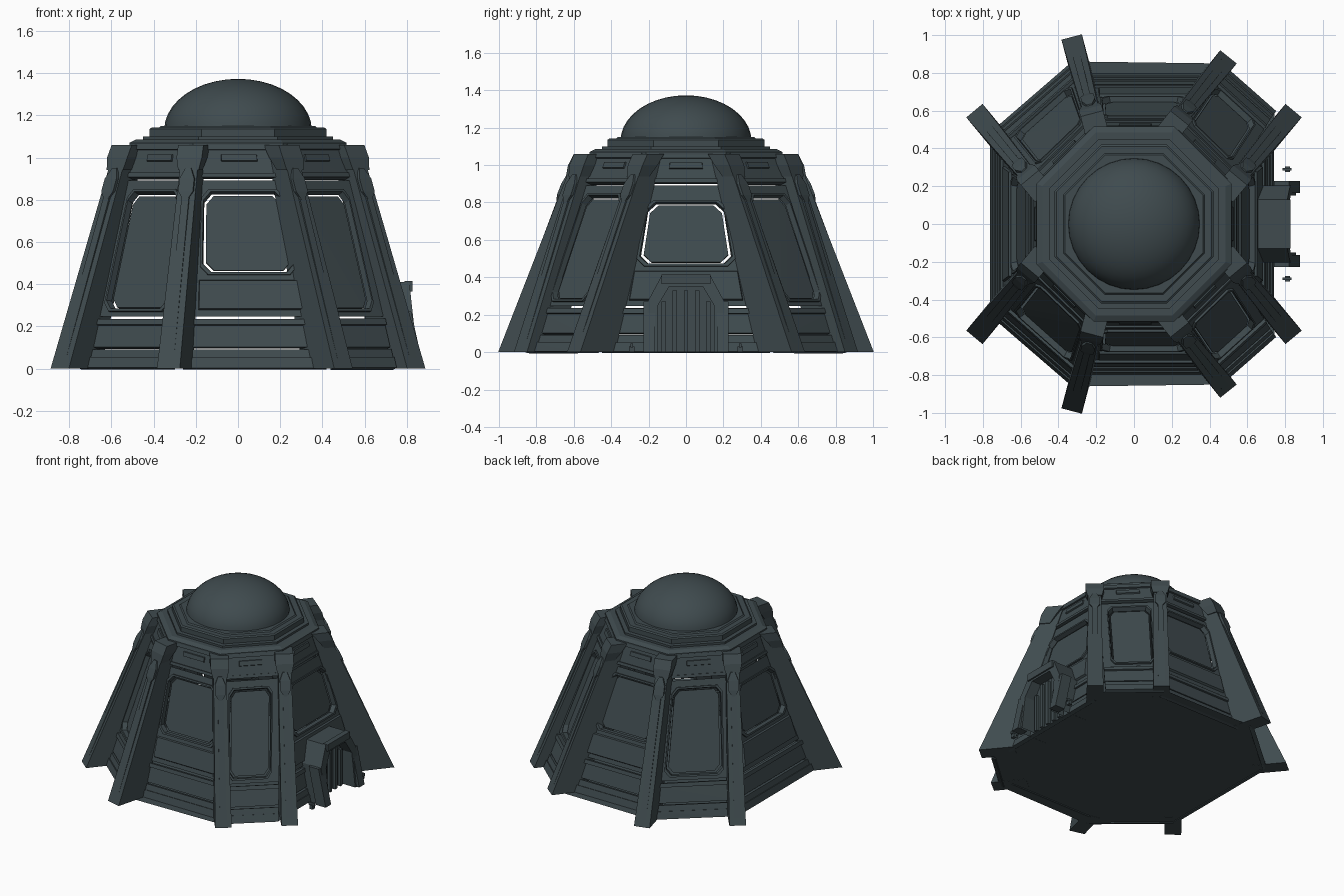
import bpy, bmesh, math
from mathutils import Vector

if "Cube" in bpy.data.objects:
    bpy.data.objects.remove(bpy.data.objects["Cube"])

H = 1.07   # height of the sloping walls


def material(name, rgb):
    m = bpy.data.materials.new(name)
    m.diffuse_color = (*rgb, 1)
    m.use_nodes = True
    m.node_tree.nodes["Principled BSDF"].inputs["Base Color"].default_value = m.diffuse_color
    return m


SLATE = material("dark slate", (0.050, 0.070, 0.077))


def finish(name, bm):
    bmesh.ops.recalc_face_normals(bm, faces=bm.faces)
    me = bpy.data.meshes.new(name)
    bm.to_mesh(me)
    bm.free()
    me.materials.append(SLATE)
    ob = bpy.data.objects.new(name, me)
    bpy.context.collection.objects.link(ob)
    return ob


def add_hull(bm, points):
    vs = [bm.verts.new(p) for p in points]
    bmesh.ops.convex_hull(bm, input=vs)


def hull(name, *groups):
    bm = bmesh.new()
    for g in groups:
        add_hull(bm, g)
    bmesh.ops.dissolve_limit(bm, angle_limit=0.01, verts=bm.verts, edges=bm.edges)
    return finish(name, bm)


def octagon(apothem, z):
    r = apothem / math.cos(math.pi / 8)
    return [(r * math.cos(a), r * math.sin(a), z)
            for a in (math.pi / 8 + i * math.pi / 4 for i in range(8))]


# ---- wall panels: a stack of separate plates on a sloping quad ----
def wall(name, b0, b1, t0, t1, win):
    B0, B1 = Vector((*b0, 0)), Vector((*b1, 0))
    T0, T1 = Vector((*t0, H)), Vector((*t1, H))
    n = (B1 - B0).cross((T0 + T1 - B0 - B1) / 2).normalized()
    if n.dot(Vector((B0.x + B1.x, B0.y + B1.y, 0))) < 0:
        n = -n

    def P(u, z, off=0.0):
        return B0.lerp(B1, u).lerp(T0.lerp(T1, u), z / H) + n * off

    def plate(u0, u1, z0, z1, off, thick=0.03, inset=0.0):
        out = [P(u0 + inset, z0 + inset, off), P(u1 - inset, z0 + inset, off),
               P(u1 - inset, z1 - inset, off), P(u0 + inset, z1 - inset, off)]
        return out + [P(u, z, off - thick) for u, z in
                      ((u0, z0), (u1, z0), (u1, z1), (u0, z1))]

    def chamfered(u0, u1, z0, z1, off, cu=0.07, cz=0.04):
        return [P(u, z, off) for u, z in (
            (u0 + cu, z0), (u1 - cu, z0), (u1, z0 + cz), (u1, z1 - cz),
            (u1 - cu, z1), (u0 + cu, z1), (u0, z1 - cz), (u0, z0 + cz))]

    u0, u1, z0, z1 = win
    hull(name + "_bands",
         plate(0, 1, 0.0, 0.05, 0.012), plate(0, 1, 0.05, 0.09, 0.004),
         plate(0, 1, 0.102, 0.215, 0.0), plate(0, 1, 0.205, 0.232, 0.012),
         plate(0, 1, 0.905, 1.06, 0.0), plate(0, 1, 0.905, 0.925, 0.010),
         plate(0.05, 0.95, 1.035, 1.06, 0.012),
         plate(0.3, 0.7, 0.975, 1.02, 0.010, 0.03, 0.008))
    if z0 > 0.4:
        hull(name + "_sill", plate(u0 - 0.03, u1 + 0.03, 0.27, z0 - 0.03, 0.014, 0.03, 0.012))

    # frame with a chamfered opening, stepping inward
    bm = bmesh.new()
    corner = [bm.verts.new(P(u, z)) for u, z in ((0, .247), (1, .247), (1, .89), (0, .89))]
    rings = [[bm.verts.new(p) for p in chamfered(*r)] for r in (
        (u0 - .02, u1 + .02, z0 - .012, z1 + .012, 0.0),
        (u0 - .02, u1 + .02, z0 - .012, z1 + .012, 0.012),
        (u0, u1, z0, z1, 0.012),
        (u0 + .01, u1 - .01, z0 + .006, z1 - .006, -0.02))]
    r = rings[0]
    for i in range(4):
        j = (i + 1) % 4
        bm.faces.new((corner[i], corner[j], r[2 * i + 1], r[2 * i]))
        bm.faces.new((corner[j], r[(2 * i + 2) % 8], r[2 * i + 1]))
    for a, b in zip(rings, rings[1:]):
        for i in range(8):
            j = (i + 1) % 8
            bm.faces.new((a[i], a[j], b[j], b[i]))
    finish(name + "_window_frame", bm)

    # window pane, set back with a narrow gap around it
    w = (u0 + .03, u1 - .03, z0 + .014, z1 - .014)
    hull(name + "_window_pane", chamfered(*w, -0.016) + chamfered(*w, -0.03))


SIDE = (0.13, 0.87, 0.47, 0.80)
wall("left_wall", (-.75, -.45), (-.75, .45), (-.5, -.21), (-.5, .21), SIDE)
wall("right_wall", (.73, -.45), (.73, .45), (.5, -.21), (.5, .21), SIDE)
for s, side in ((-1, "front"), (1, "back")):
    wall(side + "_wall", (-.26, s * .785), (.42, s * .785), (-.21, s * .5), (.21, s * .5),
         (0.12, 0.90, 0.455, 0.835))
    wall(side + "_left_wall", (-.75, s * .48), (-.31, s * .86), (-.5, s * .21), (-.21, s * .5),
         (0.15, 0.87, 0.28, 0.835))
    wall(side + "_right_wall", (.745, s * .59), (.45, s * .85), (.5, s * .21), (.21, s * .5),
         (0.15, 0.85, 0.28, 0.835))


# ---- buttress ribs ----
def rib(name, foot, head):
    F, T = Vector((*foot, 0)), Vector((*head, 1.055))
    d = Vector((F.x - T.x, F.y - T.y, 0)).normalized()
    s = Vector((-d.y, d.x, 0))

    def block(*stations):   # (z, half width, outer depth, inner depth)
        return [F.lerp(T, z / 1.055) + d * dep + s * w * k
                for z, w, o, i in stations for dep in (o, i) for k in (-1, 1)]
    hull(name,
         block((0, .056, 0, -.24), (1.055, .042, -.008, -.12)),
         block((.05, .022, .0, -.05), (.82, .018, .004, -.05)),
         block((.80, .010, .004, -.05), (.84, .036, .010, -.05),
               (.90, .036, .010, -.05), (.95, .014, .004, -.05)),
         block((.94, .050, -.004, -.08), (1.00, .062, .004, -.10), (1.06, .062, -.004, -.12)))


for s, side in ((-1, "front"), (1, "back")):
    rib(side + "_left_rib", (-.33, s * .99), (-.225, s * .59))
    rib(side + "_right_rib", (.50, s * .885), (.245, s * .565))
    rib("left_" + side + "_rib", (-.845, s * .60), (-.555, s * .25))
    rib("right_" + side + "_rib", (.845, s * .60), (.555, s * .25))

# ---- floor ----
half = [(.73, .45), (.745, .59), (.45, .85), (-.31, .86), (-.75, .48)]
outline = half + [(x, -y) for x, y in reversed(half)]
bm = bmesh.new()
bm.faces.new([bm.verts.new((x, y, 0.001)) for x, y in outline])
finish("floor", bm)

# ---- roof slab, collar and dome ----
hull("roof_slab", octagon(.515, 1.055) + octagon(.515, 1.07) + octagon(.485, 1.085))
hull("roof_step", octagon(.45, 1.08) + octagon(.45, 1.10))
hull("collar", octagon(.42, 1.10) + octagon(.42, 1.135) + octagon(.41, 1.142))
hull("dome_seat", octagon(.375, 1.14) + octagon(.365, 1.15))

bm = bmesh.new()
bmesh.ops.create_uvsphere(bm, u_segments=32, v_segments=20, radius=1)
bmesh.ops.delete(bm, geom=[v for v in bm.verts if v.co.z < -0.01], context='VERTS')
for v in bm.verts:
    v.co = (v.co.x * .35, v.co.y * .35, 1.13 + v.co.z * .243)
dome = finish("dome", bm)
bpy.context.view_layer.objects.active = dome
dome.select_set(True)
bpy.ops.object.shade_smooth_by_angle(angle=math.radians(30))

# ---- entrance porch on the right side ----
outer = [(-.205, 0), (-.205, .27), (-.13, .41), (.13, .41), (.205, .27), (.205, 0)]
inner = [(-.15, 0), (-.15, .25), (-.09, .35), (.09, .35), (.15, .25), (.15, 0)]
lean = lambda z: .857 - .11 * z
bm = bmesh.new()
loops = [[bm.verts.new((x(z), y, z)) for y, z in prof] for prof, x in (
    (outer, lambda z: .60), (outer, lean), (inner, lean), (inner, lambda z: .745))]
for a, b in zip(loops, loops[1:]):
    for i in range(5):
        bm.faces.new((a[i], a[i + 1], b[i + 1], b[i]))
bm.faces.new(loops[-1])
finish("porch", bm)


def box(x0, x1, y0, y1, z0, z1, slope=0.0):
    return [(x - slope * (z - z0), y, z) for x in (x0, x1) for y in (y0, y1) for z in (z0, z1)]


hull("door_slats", *[box(.74, .765, y - .012, y + .012, 0, .27 if abs(y) > .1 else .33)
                     for y in (-.12, -.06, 0, .06, .12)])
hull("porch_brow", box(.79, .828, -.13, .13, .365, .415))
for s, side in ((-1, "front"), (1, "back")):
    hull(side + "_door_jamb", box(.80, .88, s * .165, s * .228, 0, .27, .22))
    hull(side + "_ground_lamp", box(.80, .825, s * .275, s * .305, 0, .03),
         box(.785, .835, s * .283, s * .297, .025, .045))
